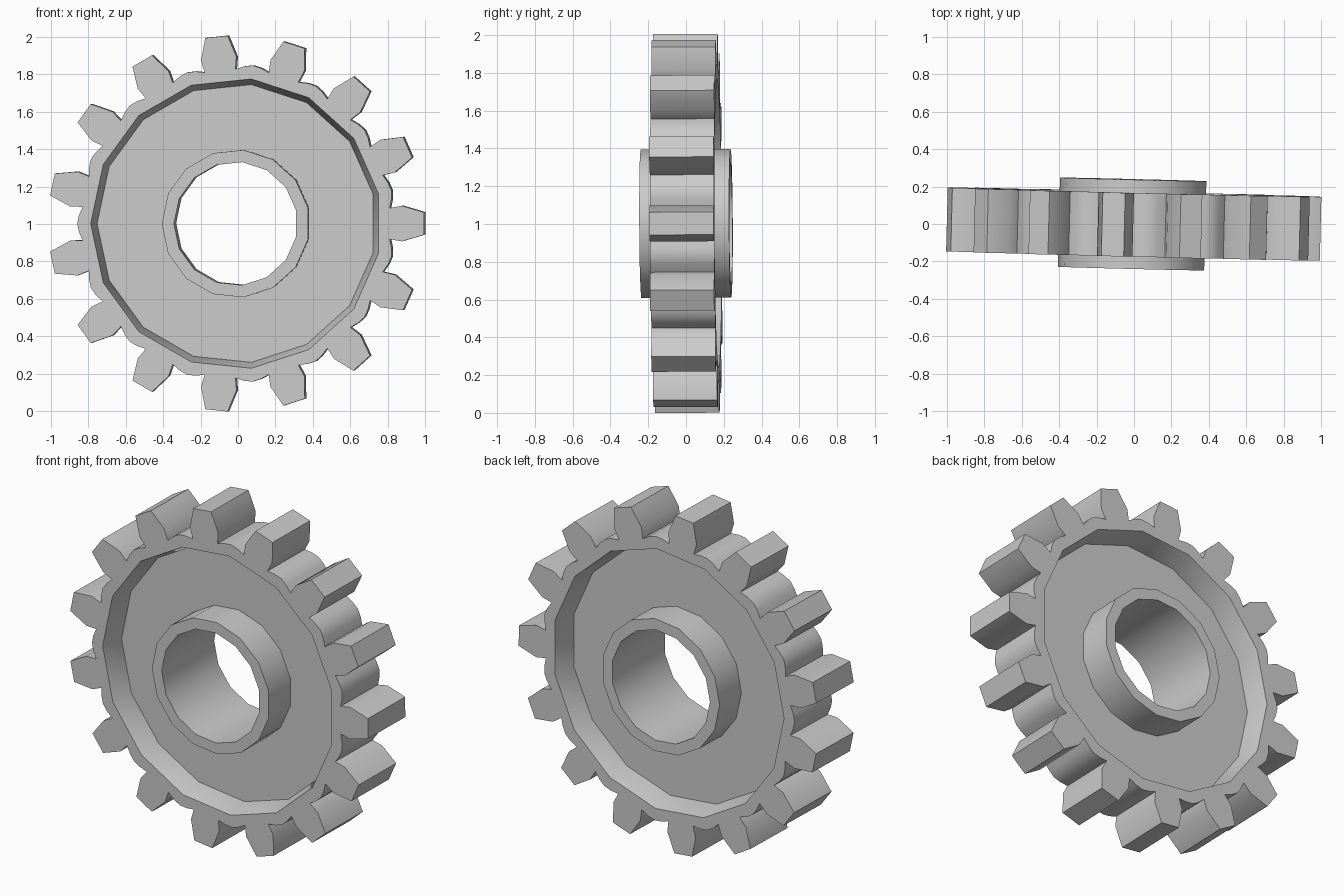
import bpy, bmesh, math
from mathutils import Euler

TEETH = 15
STEP = math.tau / TEETH
HALF_RIM, HALF_WEB, HALF_HUB = 0.17, 0.04, 0.238

cube = bpy.data.objects.get("Cube")
if cube:
    bpy.data.objects.remove(cube, do_unlink=True)

grey = bpy.data.materials.new("light_grey")
grey.use_nodes = True
colour = (0.6, 0.6, 0.6, 1)
grey.diffuse_color = colour
grey.node_tree.nodes["Principled BSDF"].inputs["Base Color"].default_value = colour


def polar(radius, angle, y):
    return (radius * math.cos(angle), y, radius * math.sin(angle))


def finish(name, bm):
    """Weld, orient and place a part, leaning with the slightly turned axle."""
    bmesh.ops.remove_doubles(bm, verts=bm.verts, dist=0.0001)
    bmesh.ops.recalc_face_normals(bm, faces=bm.faces)
    mesh = bpy.data.meshes.new(name)
    bm.to_mesh(mesh)
    bm.free()
    mesh.materials.append(grey)
    obj = bpy.data.objects.new(name, mesh)
    bpy.context.collection.objects.link(obj)
    obj.location = (-0.006, 0, 1.003)
    obj.rotation_euler = Euler((0.005, 0, -0.025))
    bpy.ops.object.select_all(action='DESELECT')
    obj.select_set(True)
    bpy.context.view_layer.objects.active = obj
    bpy.ops.object.shade_smooth_by_angle(angle=math.radians(30))


def add_face(bm, points):
    bm.faces.new([bm.verts.new(p) for p in points])


def lathe(name, profile):
    """Closed ring swept in flat steps, one step per tooth."""
    bm = bmesh.new()
    for k in range(TEETH):
        a, b = (k - 0.5) * STEP, (k + 0.5) * STEP
        for (r0, y0), (r1, y1) in zip(profile, profile[1:] + profile[:1]):
            add_face(bm, [polar(r0, a, y0), polar(r0, b, y0),
                          polar(r1, b, y1), polar(r1, a, y1)])
    finish(name, bm)


def ring(name, inner, outer, half):
    lathe(name, [(inner, -half), (outer, -half), (outer, half), (inner, half)])


# Hub with through bore, and the thin web around it
ring("hub", 0.33, 0.395, HALF_HUB)
ring("web", 0.36, 0.755, HALF_WEB)

# One tooth outline: radius and angle from valley middle to valley middle
half_tooth = [(0.848, STEP / 2), (0.84, math.radians(9))]
half_tooth += [(math.hypot(x, w), math.atan2(w, x))
               for x, w in ((0.82, 0.083), (0.885, 0.095), (1.002, 0.06))]
outline = [(r, -a) for r, a in half_tooth] + half_tooth[::-1]

# Toothed rim: outer walls, side faces and sloping recess walls
bm = bmesh.new()
for k in range(TEETH):
    mid = k * STEP
    a, b = mid - STEP / 2, mid + STEP / 2
    for (r0, t0), (r1, t1) in zip(outline, outline[1:]):
        add_face(bm, [polar(r0, mid + t0, -HALF_RIM), polar(r1, mid + t1, -HALF_RIM),
                      polar(r1, mid + t1, HALF_RIM), polar(r0, mid + t0, HALF_RIM)])
    for side in (-1, 1):
        y, yw = side * HALF_RIM, side * HALF_WEB
        add_face(bm, [polar(0.776, b, y), polar(0.776, a, y)]
                 + [polar(r, mid + t, y) for r, t in outline])
        add_face(bm, [polar(0.776, a, y), polar(0.776, b, y),
                      polar(0.745, b, yw), polar(0.745, a, yw)])
    add_face(bm, [polar(0.745, a, -HALF_WEB), polar(0.745, b, -HALF_WEB),
                  polar(0.745, b, HALF_WEB), polar(0.745, a, HALF_WEB)])
finish("toothed_rim", bm)
